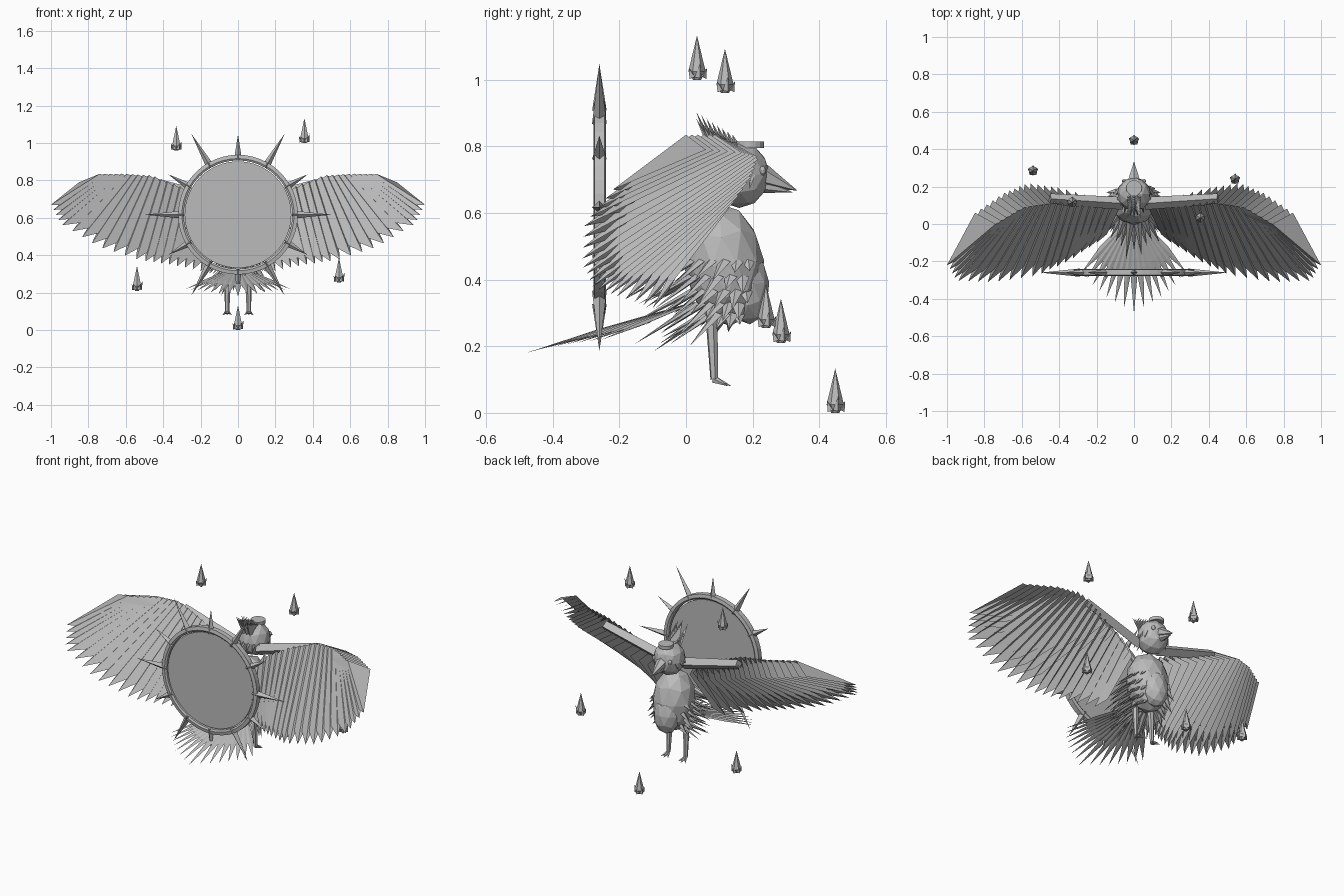
import bpy, bmesh, math, random
from mathutils import Vector, Matrix

random.seed(4)
cube = bpy.data.objects.get("Cube")
if cube:
    bpy.data.objects.remove(cube, do_unlink=True)

grey = bpy.data.materials.new("stone grey")
grey.use_nodes = True
COLOUR = (0.5, 0.5, 0.5, 1)
grey.diffuse_color = COLOUR
grey.node_tree.nodes["Principled BSDF"].inputs["Base Color"].default_value = COLOUR


def finish(name, bm):
    mesh = bpy.data.meshes.new(name)
    bm.to_mesh(mesh)
    bm.free()
    mesh.materials.append(grey)
    obj = bpy.data.objects.new(name, mesh)
    bpy.context.collection.objects.link(obj)
    return obj


def spike(bm, base, tip, radius, sides=4, end=0.0, flat=1.0):
    """Cone from base to tip, optionally blunt or flattened."""
    base, tip = Vector(base), Vector(tip)
    axis = tip - base
    turn = axis.to_track_quat('Z', 'Y').to_matrix().to_4x4()
    place = Matrix.Translation((base + tip) / 2) @ turn @ Matrix.Diagonal((1, flat, 1, 1))
    bmesh.ops.create_cone(bm, cap_ends=True, segments=sides, radius1=radius,
                          radius2=end, depth=axis.length, matrix=place)


def ball(bm, centre, size, tilt=0.0, detail=2):
    place = (Matrix.Translation(centre) @ Matrix.Rotation(tilt, 4, 'X')
             @ Matrix.Diagonal((*size, 1)))
    bmesh.ops.create_icosphere(bm, subdivisions=detail, radius=1, matrix=place)


def along(path, t):
    """Point at fraction t of an evenly timed polyline."""
    k = min(int(t * (len(path) - 1)), len(path) - 2)
    return Vector(path[k]).lerp(Vector(path[k + 1]), t * (len(path) - 1) - k)


# Sun disc: plate, rim and alternating rays
SUN = Vector((0, -0.26, 0.617))
bm = bmesh.new()
spike(bm, SUN - Vector((0, 0.006, 0)), SUN + Vector((0, 0.006, 0)), 0.285, 64, 0.285)
finish("sun_plate", bm)

bm = bmesh.new()
profile = [(0.29, 0.012), (0.29, -0.012), (0.3, -0.018), (0.32, -0.014), (0.32, 0.016), (0.3, 0.02)]
loop = [bm.verts.new(SUN + Vector((r, y, 0))) for r, y in profile]
edges = [bm.edges.new((a, b)) for a, b in zip(loop, loop[1:] + loop[:1])]
bmesh.ops.spin(bm, geom=loop + edges, cent=SUN, axis=(0, 1, 0), angle=math.tau, steps=48, use_merge=True)
bmesh.ops.remove_doubles(bm, verts=bm.verts, dist=0.0005)
bmesh.ops.recalc_face_normals(bm, faces=bm.faces)
finish("sun_rim", bm)

bm = bmesh.new()
for i in range(12):
    a = i * math.tau / 12
    out = Vector((math.sin(a), 0, math.cos(a)))
    spike(bm, SUN + out * 0.29, SUN + out * (0.5 if i % 2 else 0.43), 0.022)
finish("sun_rays", bm)

# Wings: stacked roof-shaped feathers, outermost first
ROOTS = [(0.46, 0.1, 0.76), (0.4, 0.11, 0.745), (0.32, 0.1, 0.725), (0.2, 0.08, 0.69), (0.08, 0.06, 0.62)]
RIDGES = [(0.74, 0, 0.835), (0.6, 0.08, 0.84), (0.46, 0.1, 0.835), (0.3, 0.08, 0.775), (0.12, 0.06, 0.69)]
FRONTS = [(0.85, 0.06, 0.79), (0.7, 0.16, 0.785), (0.57, 0.21, 0.775), (0.4, 0.18, 0.715), (0.17, 0.11, 0.63)]
TIPS = [(1, -0.22, 0.67), (0.95, -0.31, 0.57), (0.75, -0.32, 0.45),
        (0.52, -0.29, 0.38), (0.36, -0.22, 0.36), (0.2, -0.12, 0.33)]
COUNT = 20
for side, label in ((1, "left"), (-1, "right")):
    bm = bmesh.new()
    for i in range(COUNT):
        t = i / (COUNT - 1)
        root, ridge, front, tip = (along(p, t) for p in (ROOTS, RIDGES, FRONTS, TIPS))
        inner = root.lerp(tip, 0.75) + Vector((-0.025, 0, -0.025))
        layer = Vector((0, 0.02, -0.015)) * t
        verts = []
        for p in (root, ridge, front, tip, inner):
            q = p + layer
            verts.append(bm.verts.new((q.x * side, q.y, q.z)))
        r, m, f, p, n = verts
        for corners in ((r, m, p, n), (m, f, p)):
            face = bm.faces.new(corners)
            face.normal_update()
            if face.normal.z < 0:
                face.normal_flip()
    finish(label + "_wing_feathers", bm)

    # Wing arm
    bm = bmesh.new()
    spike(bm, (0.06 * side, 0.11, 0.68), (0.45 * side, 0.135, 0.785), 0.034, 4, 0.028)
    finish(label + "_wing_arm", bm)

    # Leg and toes
    bm = bmesh.new()
    hip, ankle = Vector((0.055 * side, 0.075, 0.32)), Vector((0.058 * side, 0.085, 0.1))
    spike(bm, hip, ankle, 0.02, 6, 0.012)
    for dx, dy in ((-0.025, 0.042), (0, 0.052), (0.025, 0.042)):
        spike(bm, ankle, ankle + Vector((dx, dy, -0.02)), 0.012, 5)
    finish(label + "_leg", bm)

    # Eye
    bm = bmesh.new()
    ball(bm, (0.053 * side, 0.23, 0.727), (0.012, 0.01, 0.015))
    finish(label + "_eye", bm)

# Body, breast and head
BODY = Vector((0, 0.115, 0.445))
SIZE = Vector((0.122, 0.12, 0.185))
bm = bmesh.new()
ball(bm, BODY, SIZE, 0.1)
finish("body", bm)
bm = bmesh.new()
ball(bm, (0, 0.18, 0.385), (0.08, 0.07, 0.12), 0.1)
finish("breast", bm)
HEAD = Vector((0, 0.16, 0.715))
bm = bmesh.new()
ball(bm, HEAD, (0.09, 0.092, 0.1))
finish("head", bm)

# Beak in two halves
bm = bmesh.new()
spike(bm, (0, 0.23, 0.712), (0, 0.335, 0.667), 0.036, 6)
spike(bm, (0, 0.225, 0.685), (0, 0.32, 0.662), 0.026, 6)
finish("beak", bm)

# Flat cap on the brow, and the crest behind it
bm = bmesh.new()
spike(bm, (0, 0.192, 0.795), (0, 0.192, 0.815), 0.042, 16, 0.042)
finish("brow_disc", bm)
bm = bmesh.new()
for i in range(8):
    for dx in (-0.02, 0, 0.02):
        f = i / 7
        base = (dx, 0.09 + 0.06 * f, 0.77 + 0.03 * f)
        tip = (dx * 1.8, 0.03 + 0.11 * f, 0.905 - 0.07 * f - abs(dx))
        spike(bm, base, tip, 0.013)
finish("crest", bm)

# Ruffled plumage, longest at the back
bm = bmesh.new()
for ring in range(5):
    lat = -0.95 + ring * 0.25
    for i in range(13):
        a = math.radians(50 + 260 * (i + 0.5 * (ring % 2)) / 13)
        back = 0.5 - 0.5 * math.cos(a)
        out = Vector((math.sin(a), math.cos(a), 0))
        base = BODY + Vector((out.x * SIZE.x, out.y * SIZE.y, 0)) * math.cos(lat) * 0.92
        base.z += SIZE.z * math.sin(lat)
        size = (0.045 + 0.11 * back) * random.uniform(0.7, 1.2)
        lean = Vector((0, -0.35, -0.55 - random.uniform(0, 0.15)))
        spike(bm, base, base + (out * 0.7 + lean) * size, 0.021, 4, 0, 0.45)
for i in range(12):
    a = math.radians(60 + 240 * i / 11)
    out = Vector((math.sin(a), math.cos(a), 0))
    base = HEAD + out * 0.08
    spike(bm, base, base + out * 0.02 + Vector((0, -0.02, -0.045)), 0.01)
finish("plumage", bm)

# Tail fan
bm = bmesh.new()
for i in range(15):
    f = (i - 7) / 7
    a = f * math.radians(42)
    reach = 0.5 - 0.13 * abs(f) ** 0.8
    base = Vector((0.03 * f, 0.02, 0.33))
    tip = base + Vector((math.sin(a), -math.cos(a), -0.3)) * reach
    middle = base.lerp(tip, 0.55)
    spike(bm, base, middle, 0.008, 4, 0.02, 0.3)
    spike(bm, middle, tip, 0.02, 4, 0, 0.3)
finish("tail_fan", bm)

# Floating flames: pointed core with a crown of short tongues
FLAMES = [(-0.33, 0.117, 0.96), (0.355, 0.033, 1.0), (-0.54, 0.285, 0.21), (0.54, 0.24, 0.255), (0, 0.448, 0)]
for n, spot in enumerate(FLAMES):
    bm = bmesh.new()
    low = Vector(spot)
    waist = low + Vector((0, 0, 0.025))
    spike(bm, waist, low + Vector((0, 0, 0.133)), 0.026, 6)
    spike(bm, waist, low, 0.026, 6, 0.012)
    for i in range(5):
        a = i * math.tau / 5 + 0.3
        out = Vector((math.cos(a), math.sin(a), 0))
        spike(bm, low + out * 0.017 + Vector((0, 0, 0.008)),
              low + out * 0.03 + Vector((0, 0, 0.05 if i == 0 else 0.035)), 0.012)
    finish("flame_%d" % (n + 1), bm)
